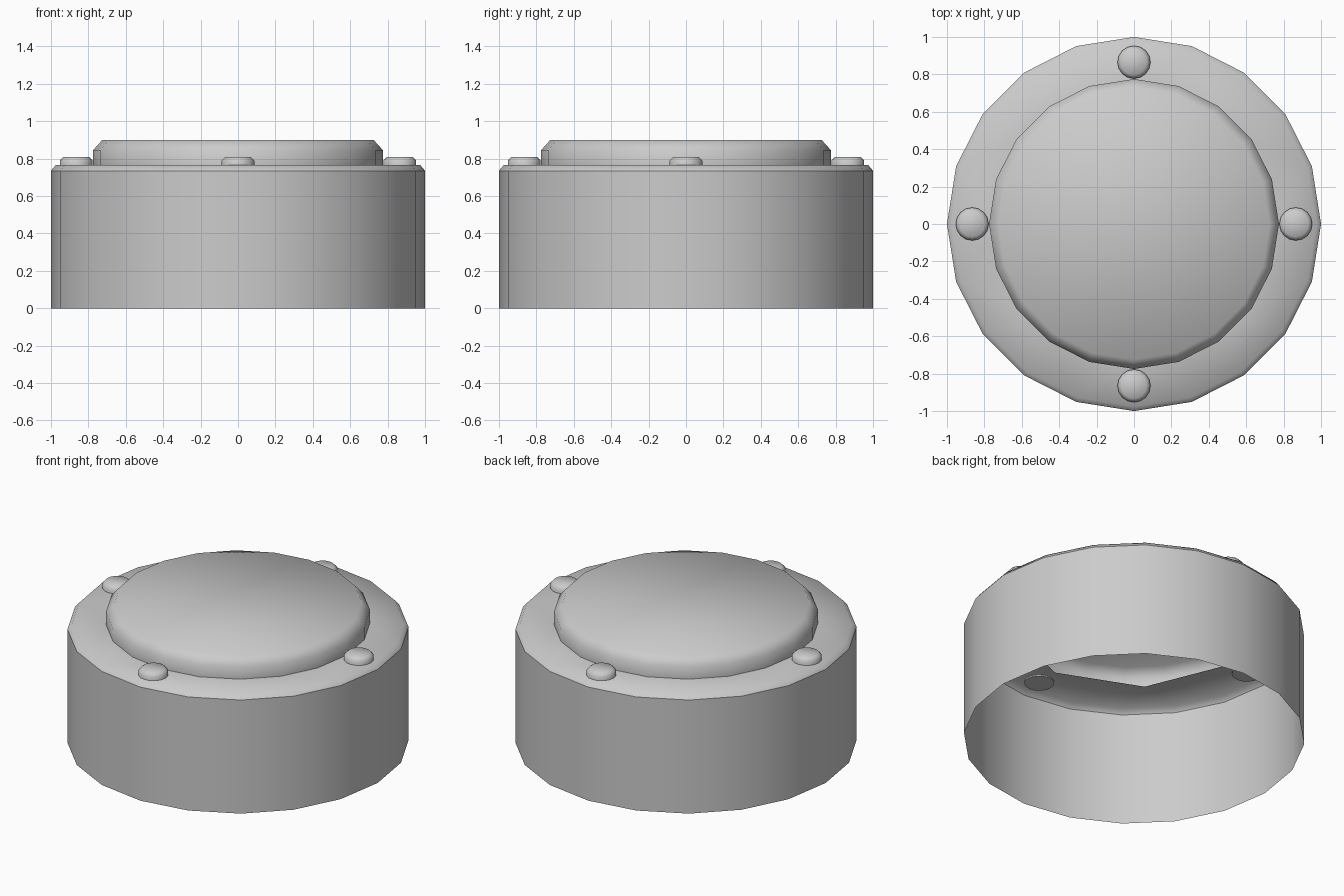
import bpy
import bmesh
from math import cos, sin, pi

cube = bpy.data.objects.get("Cube")
if cube:
    bpy.data.objects.remove(cube, do_unlink=True)

grey = bpy.data.materials.new("plain grey")
grey.use_nodes = True
COLOUR = (0.6, 0.6, 0.6, 1)
grey.diffuse_color = COLOUR
grey.node_tree.nodes["Principled BSDF"].inputs["Base Color"].default_value = COLOUR


def ring(bm, radius, z, sides):
    return [bm.verts.new((radius * cos(2 * pi * i / sides),
                          radius * sin(2 * pi * i / sides), z)) for i in range(sides)]


def lathe(bm, profile, sides):
    """Skin rings of (radius, z), listed from the bottom up; return the rings."""
    rings = [ring(bm, r, z, sides) for r, z in profile]
    for low, high in zip(rings, rings[1:]):
        for i in range(sides):
            j = (i + 1) % sides
            bm.faces.new((low[i], low[j], high[j], high[i]))
    return rings


def loop_edges(bm, verts):
    pairs = zip(verts, verts[1:] + verts[:1])
    return [bm.edges.get(p) or bm.edges.new(p) for p in pairs]


def finish(bm, name, location=(0, 0, 0)):
    for face in bm.faces:
        face.smooth = True
    mesh = bpy.data.meshes.new(name)
    bm.to_mesh(mesh)
    bm.free()
    mesh.materials.append(grey)
    obj = bpy.data.objects.new(name, mesh)
    obj.location = location
    bpy.context.collection.objects.link(obj)
    return obj


# Open-bottomed body: thin wall, bevelled rim, deck with an octagonal opening
bm = bmesh.new()
wall = lathe(bm, [(1, 0), (1, 0.735), (0.975, 0.765)], 20)
for edge in loop_edges(bm, wall[1]):
    edge.smooth = False
opening = ring(bm, 0.72, 0.765, 8)
deck = bmesh.ops.triangle_fill(
    bm, use_beauty=True, normal=(0, 0, 1),
    edges=loop_edges(bm, wall[2]) + loop_edges(bm, opening))
for face in deck["geom"]:
    if isinstance(face, bmesh.types.BMFace):
        face.normal_update()
        if face.normal.z < 0:
            face.normal_flip()
finish(bm, "body")

# Hollow raised lid with a softened top edge
bm = bmesh.new()
lid = lathe(bm, [(0.775, 0.765), (0.775, 0.845), (0.725, 0.9)], 20)
bm.faces.new(lid[-1])
finish(bm, "lid")

# Four studs around the deck
for side, (x, y) in {"left": (1, 0), "back": (0, 1),
                     "right": (-1, 0), "front": (0, -1)}.items():
    bm = bmesh.new()
    stud = lathe(bm, [(0.088, 0.757), (0.088, 0.79), (0.068, 0.81)], 16)
    bm.faces.new(stud[-1])
    base = bm.faces.new(stud[0][::-1])
    for edge in base.edges:
        edge.smooth = False
    finish(bm, side + "_stud", (0.865 * x, 0.865 * y, 0))
